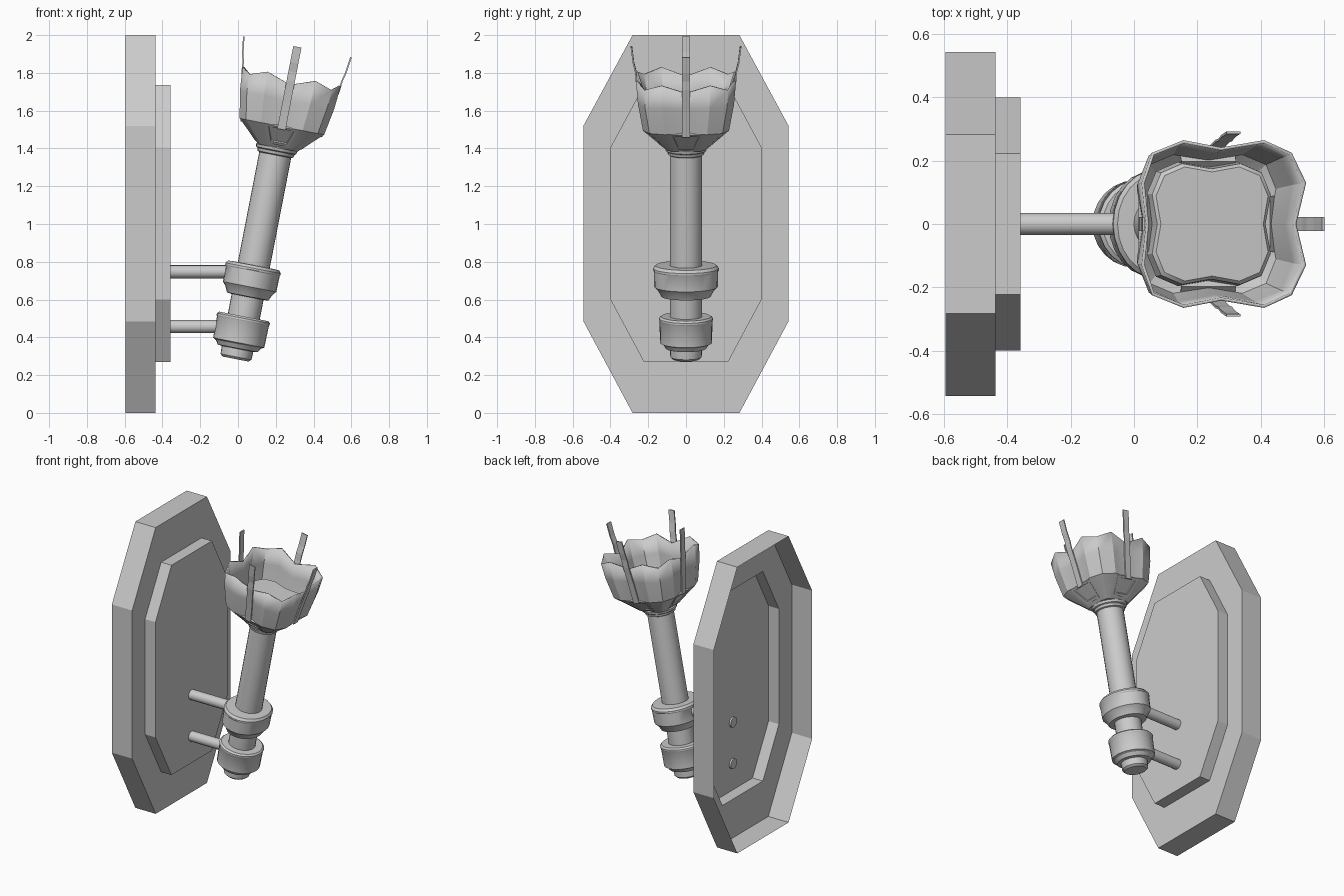
import bpy, bmesh
from math import sin, cos, pi, radians
from mathutils import Matrix, Vector

if "Cube" in bpy.data.objects:
    bpy.data.objects.remove(bpy.data.objects["Cube"])

# torch frame: local z runs along the leaning handle
TORCH = Matrix.Translation((-0.013, 0, 0.285)) @ Matrix.Rotation(radians(11), 4, 'Y')
ID = Matrix.Identity(4)


def finish(name, bm, mat, smooth=None, thick=0):
    bm.transform(mat)
    me = bpy.data.meshes.new(name)
    bm.to_mesh(me)
    bm.free()
    ob = bpy.data.objects.new(name, me)
    bpy.context.collection.objects.link(ob)
    if thick:
        m = ob.modifiers.new("thickness", 'SOLIDIFY')
        m.thickness = thick
        m.offset = -1
    if smooth:
        bpy.ops.object.select_all(action='DESELECT')
        ob.select_set(True)
        bpy.context.view_layer.objects.active = ob
        bpy.ops.object.shade_smooth_by_angle(angle=radians(smooth))
    return ob


def loft(name, rings, mat=ID, start=False, end=False, smooth=None, thick=0):
    """Skin counter-clockwise rings stacked along an axis."""
    bm = bmesh.new()
    vs = [[bm.verts.new(p) for p in r] for r in rings]
    n = len(vs[0])
    for a, b in zip(vs, vs[1:]):
        for i in range(n):
            j = (i + 1) % n
            bm.faces.new((a[i], a[j], b[j], b[i]))
    if start:
        bm.faces.new(vs[0][::-1])
    if end:
        bm.faces.new(vs[-1])
    return finish(name, bm, mat, smooth, thick)


def lathe(name, profile, mat=ID, sy=1, n=24):
    rings = [[(r * cos(2 * pi * i / n), sy * r * sin(2 * pi * i / n), t) for i in range(n)]
             for r, t in profile]
    return loft(name, rings, mat, True, True, 30)


# wall plate: stepped octagon shell, open at the back
def octagon(x, y1, y2, z1, z2, z3, z4):
    return [(x, y1, z1), (x, y2, z2), (x, y2, z3), (x, y1, z4),
            (x, -y1, z4), (x, -y2, z3), (x, -y2, z2), (x, -y1, z1)]


outer = (0.283, 0.543, 0, 0.485, 1.52, 2.0)
inner = (0.223, 0.40, 0.27, 0.60, 1.405, 1.735)
loft("wall_plate", [octagon(-0.595, *outer), octagon(-0.438, *outer),
                    octagon(-0.438, *inner), octagon(-0.358, *inner)], end=True)

# two support rods from plate to rings
for label, z, x1 in (("lower", 0.457, 0.0), ("upper", 0.747, 0.05)):
    along_x = Matrix.Translation((-0.37, 0, z)) @ Matrix.Rotation(pi / 2, 4, 'Y')
    lathe(label + "_rod", [(0.035, 0), (0.035, x1 + 0.37)], along_x, n=16)

# handle with end cap and neck collar
lathe("handle", [(0.07, 0), (0.083, 0.012), (0.086, 0.07), (0.086, 1.10), (0.096, 1.105),
                 (0.1, 1.12), (0.108, 1.125), (0.112, 1.14), (0.1, 1.15)], TORCH)

# clamp rings
lathe("lower_ring", [(0.09, 0.055), (0.108, 0.058), (0.122, 0.08), (0.138, 0.088), (0.14, 0.205),
                     (0.143, 0.21), (0.143, 0.22), (0.132, 0.23), (0.085, 0.23)], TORCH)
lathe("upper_ring", [(0.09, 0.335), (0.112, 0.338), (0.128, 0.372), (0.144, 0.39), (0.146, 0.475),
                     (0.149, 0.48), (0.149, 0.49), (0.138, 0.505), (0.085, 0.507)], TORCH, sy=1.17)


# cup: four petals in a soft square, dipping at mid-sides and corners
def petal_ring(s, t, wave=0.0, dent=1.0):
    quarter = [(0.262 - 0.02 * dent, 0, t - wave), (0.265, 0.13, t),
               (0.225, 0.225, t - 0.7 * wave), (0.13, 0.265, t)]
    pts = []
    for k in range(4):
        rot = Matrix.Rotation(k * pi / 2, 3, 'Z')
        pts += [rot @ Vector((s * x + 0.006, s * y, z)) if k == 0 else
                rot @ Vector((s * x, s * y, z)) + Vector((0.006, 0, 0)) for x, y, z in quarter]
    return pts


loft("cup", [petal_ring(0.4, 1.14), petal_ring(0.86, 1.255), petal_ring(0.96, 1.40, 0.01),
             petal_ring(1.0, 1.525, 0.045)], TORCH, start=True, smooth=25, thick=0.01)
loft("cup_floor", [petal_ring(0.74, 1.26), petal_ring(0.72, 1.32), petal_ring(0.68, 1.33)],
     TORCH, start=True, end=True, smooth=30)

# four prongs with trapezoid brackets at their feet
for k, side in enumerate(("right", "back", "left", "front")):
    turn = TORCH @ Matrix.Translation((0.006, 0, 0)) @ Matrix.Rotation(k * pi / 2, 4, 'Z')
    path = [(0.212, 1.24), (0.235, 1.38), (0.258, 1.50), (0.262, 1.55), (0.274, 1.60), (0.285, 1.685)]
    strip = [[(r, -0.022, t), (r + 0.008, -0.022, t), (r + 0.008, 0.022, t), (r, 0.022, t)]
             for r, t in path]
    loft(side + "_prong", strip, turn, True, True)

    bm = bmesh.new()
    front = [bm.verts.new(p) for p in ((0.125, -0.058, 1.155), (0.125, 0.058, 1.155),
                                       (0.222, 0.088, 1.252), (0.222, -0.088, 1.252))]
    back = [bm.verts.new(v.co + Vector((-0.025, 0, 0.025))) for v in front]
    face = bm.faces.new(front)
    bm.faces.new(back[::-1])
    for i in range(4):
        j = (i + 1) % 4
        bm.faces.new((front[j], front[i], back[i], back[j]))
    bm.normal_update()
    bmesh.ops.inset_region(bm, faces=[face], thickness=0.024, depth=0)
    bmesh.ops.inset_region(bm, faces=[face], thickness=0.004, depth=-0.006)
    finish(side + "_bracket", bm, turn)
